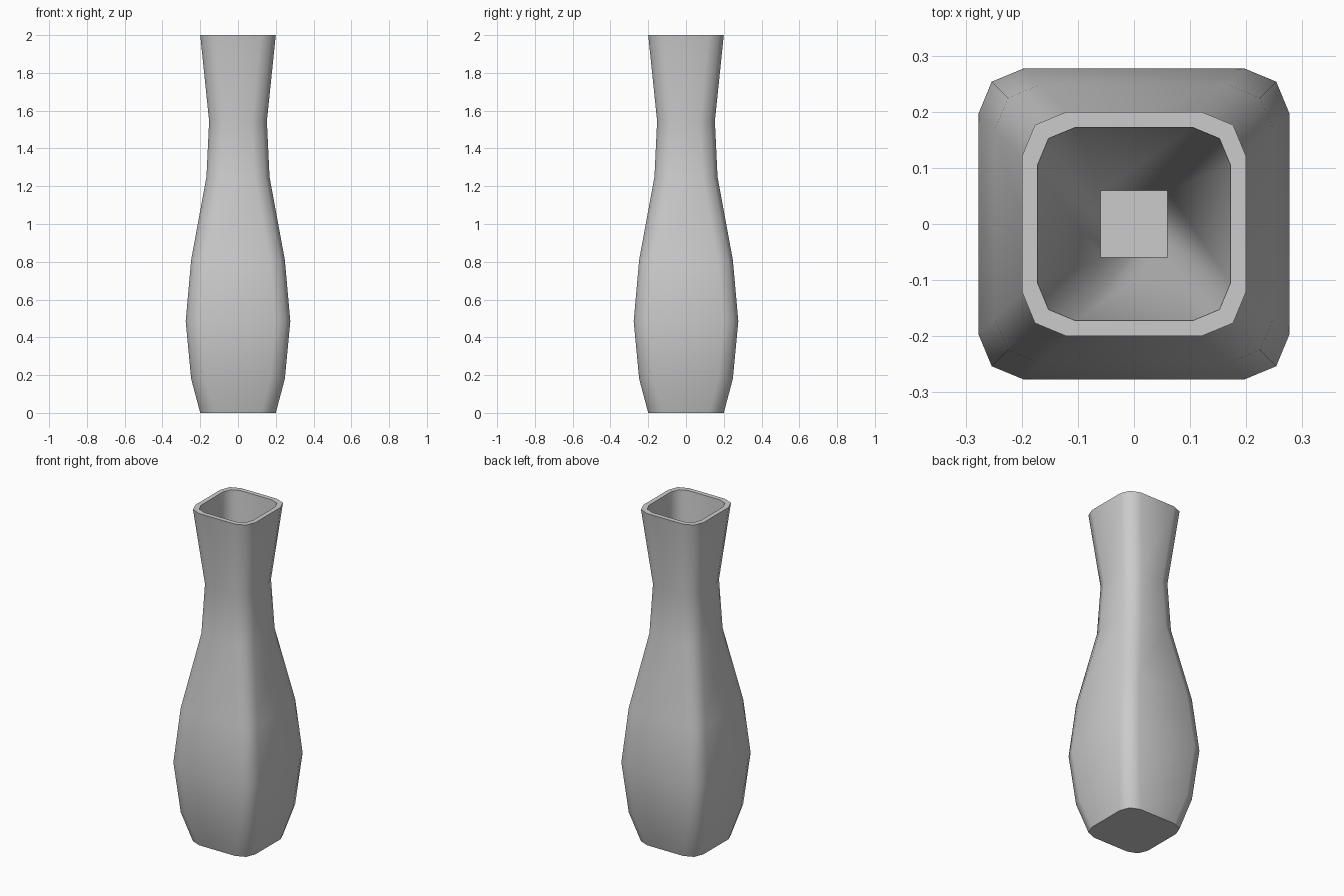
import bpy, bmesh, math

if "Cube" in bpy.data.objects:
    bpy.data.objects.remove(bpy.data.objects["Cube"])


def ring(bm, half, radius, z):
    """Rounded square loop: three points on each corner."""
    verts = []
    c = half - radius
    for q in range(4):
        mid = math.pi / 4 + q * math.pi / 2
        cx = c * math.copysign(1, math.cos(mid))
        cy = c * math.copysign(1, math.sin(mid))
        for k in range(3):
            a = (q * 2 + k) * math.pi / 4
            a = a - 0 if k == 1 else a
            verts.append(bm.verts.new((cx + radius * math.cos(a),
                                       cy + radius * math.sin(a), z)))
    return verts


# Half width, corner radius, height: up the outside, over the rim, down inside
profile = [
    (0.20, 0.08, 0.0), (0.248, 0.08, 0.18), (0.277, 0.08, 0.485),
    (0.248, 0.08, 0.81), (0.167, 0.08, 1.25), (0.153, 0.08, 1.545),
    (0.20, 0.08, 2.0), (0.172, 0.067, 2.0), (0.06, 0.0, 0.2),
]

bm = bmesh.new()
rings = [ring(bm, *p) for p in profile]
for lo, hi in zip(rings, rings[1:]):
    for i in range(12):
        j = (i + 1) % 12
        bm.faces.new((lo[i], lo[j], hi[j], hi[i]))

# Underside and inner floor
bm.faces.new(list(reversed(rings[0])))
bm.faces.new(rings[-1])
bmesh.ops.remove_doubles(bm, verts=bm.verts[:], dist=0.0005)
bmesh.ops.recalc_face_normals(bm, faces=bm.faces[:])

mesh = bpy.data.meshes.new("vase")
bm.to_mesh(mesh)
bm.free()
vase = bpy.data.objects.new("vase", mesh)
bpy.context.collection.objects.link(vase)

# Smooth walls with crisp rim, base and floor edges
bpy.context.view_layer.objects.active = vase
vase.select_set(True)
bpy.ops.object.shade_smooth_by_angle(angle=math.radians(50))
